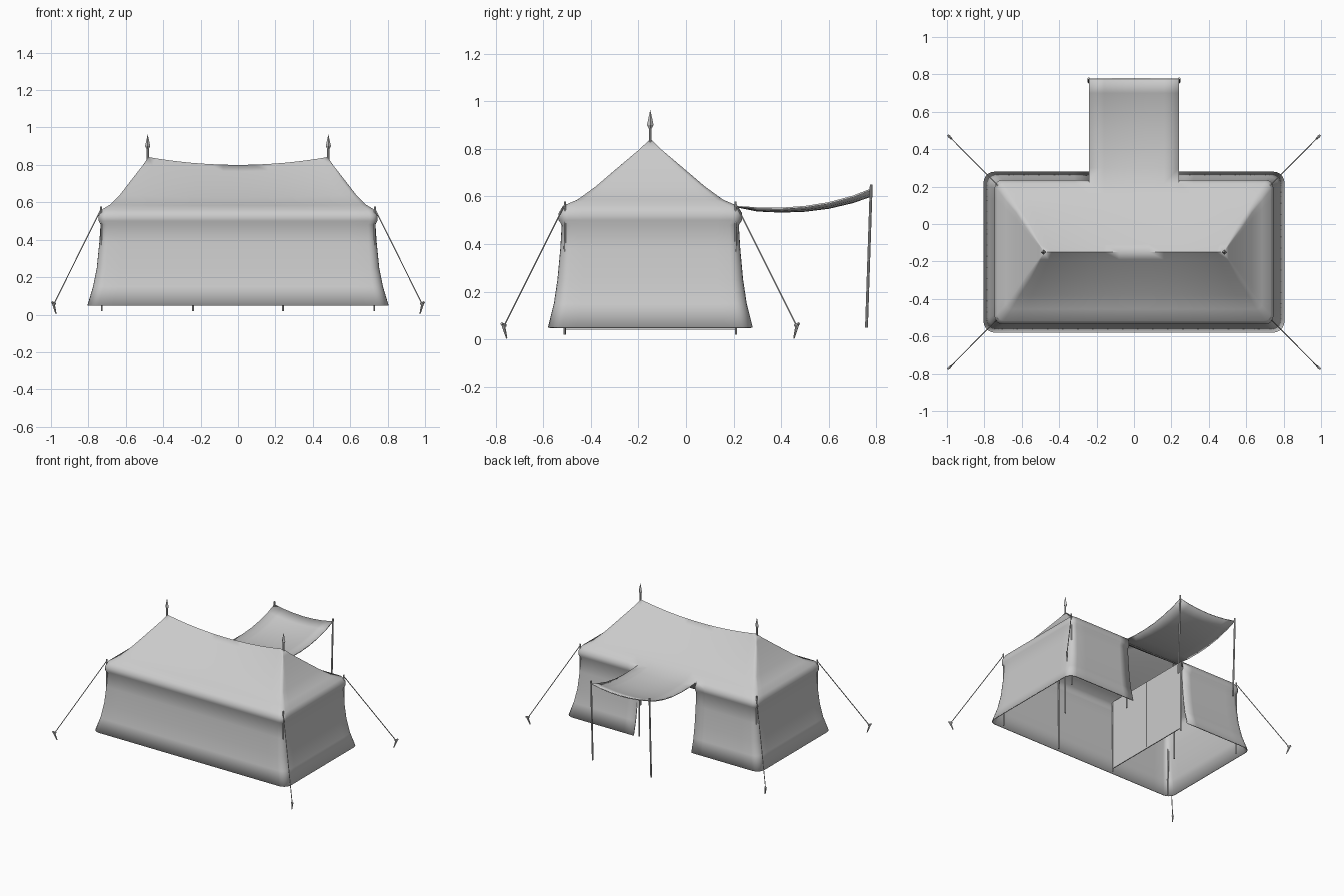
import bpy, bmesh, math
from mathutils import Vector

if "Cube" in bpy.data.objects:
    bpy.data.objects.remove(bpy.data.objects["Cube"])

canvas = bpy.data.materials.new("plain_grey")
canvas.use_nodes = True
GREY = (0.6, 0.6, 0.6, 1)
canvas.diffuse_color = GREY
canvas.node_tree.nodes["Principled BSDF"].inputs["Base Color"].default_value = GREY

MID = -0.15    # y of the ridge
DOOR = 0.24    # half width of doorway and awning


def finish(name, bm, angle=0.6):
    mesh = bpy.data.meshes.new(name)
    bm.to_mesh(mesh)
    bm.free()
    mesh.materials.append(canvas)
    obj = bpy.data.objects.new(name, mesh)
    bpy.context.collection.objects.link(obj)
    bpy.ops.object.select_all(action="DESELECT")
    obj.select_set(True)
    bpy.context.view_layer.objects.active = obj
    bpy.ops.object.shade_smooth_by_angle(angle=angle)
    return obj


def rod(name, a, b, r1, r2=None, sides=8):
    """Tapered rod from point a to point b."""
    a, b = Vector(a), Vector(b)
    bm = bmesh.new()
    bmesh.ops.create_cone(bm, cap_ends=True, segments=sides, radius1=r1,
                          radius2=r1 if r2 is None else r2, depth=(b - a).length)
    turn = (b - a).to_track_quat("Z", "Y").to_matrix().to_4x4()
    turn.translation = (a + b) / 2
    bm.transform(turn)
    return finish(name, bm)


def spread(half):
    """Positions along a long side, with columns kept at the door edges."""
    outer = [DOOR + (half - DOOR) * i / 6 for i in range(1, 7)]
    inner = [DOOR * i / 3 for i in range(-3, 4)]
    return [-x for x in reversed(outer)] + inner + outer


def ring(hx, hy, z, r, sag):
    """Rounded rectangle of cloth, anticlockwise from the front left."""
    lx, ly = hx - r, hy - r
    side = [ly * i / 6 for i in range(-6, 7)]
    pts = []

    def corner(sx, sy, start):
        for i in range(1, 5):
            a = math.radians(start + 18 * i)
            pts.append((sx * lx + r * math.cos(a), sy * ly + r * math.sin(a)))

    pts += [(x, -hy) for x in spread(lx)]
    corner(1, -1, -90)
    pts += [(hx, y) for y in side]
    corner(1, 1, 0)
    pts += [(x, hy) for x in reversed(spread(lx))]
    corner(-1, 1, 90)
    pts += [(-hx, y) for y in reversed(side)]
    corner(-1, -1, 180)
    return [(x, MID + y, z - sag * (1 - (x / hx) ** 2)) for x, y in pts]


# Tent cloth: half length, half depth, height, corner radius, sag
PROFILE = [
    (0.48, 0.0, 0.842, 0.0, 0.042),
    (0.505, 0.04, 0.803, 0.005, 0.038),
    (0.57, 0.14, 0.72, 0.02, 0.03),
    (0.63, 0.23, 0.642, 0.02, 0.015),
    (0.685, 0.305, 0.587, 0.03, 0.003),
    (0.73, 0.367, 0.56, 0.035, 0),
    (0.745, 0.385, 0.53, 0.04, 0),
    (0.745, 0.385, 0.5, 0.04, 0),
    (0.735, 0.372, 0.48, 0.04, 0),
    (0.742, 0.378, 0.38, 0.045, 0),
    (0.755, 0.39, 0.25, 0.05, 0),
    (0.775, 0.405, 0.15, 0.055, 0),
    (0.805, 0.43, 0.05, 0.06, 0),
]
EAVE = 5
bm = bmesh.new()
rings = [[bm.verts.new(p) for p in ring(*row)] for row in PROFILE]
for k, (top, low) in enumerate(zip(rings, rings[1:])):
    for i in range(len(top)):
        j = (i + 1) % len(top)
        mid = (low[i].co + low[j].co) / 2
        if k >= EAVE and mid.y > MID + 0.3 and abs(mid.x) < DOOR:
            continue    # doorway
        bm.faces.new((top[i], low[i], low[j], top[j]))

# Awning grown from the eave over the doorway
row = sorted((v for v in rings[EAVE] if v.co.y > MID + 0.3 and abs(v.co.x) < DOOR + 0.001),
             key=lambda v: v.co.x)
for y, z in [(0.3, 0.554), (0.4, 0.553), (0.5, 0.56), (0.6, 0.576), (0.7, 0.603), (0.775, 0.632)]:
    dip = 0.035 * y
    new = [bm.verts.new((v.co.x, y, z - dip * (1 - (v.co.x / DOOR) ** 2))) for v in row]
    for i in range(len(row) - 1):
        bm.faces.new((row[i], row[i + 1], new[i + 1], new[i]))
    row = new
bmesh.ops.remove_doubles(bm, verts=bm.verts, dist=0.0005)
tent = finish("tent_cloth", bm, 1.45)
thick = tent.modifiers.new("thickness", "SOLIDIFY")
thick.thickness = 0.007
thick.offset = -1

# Inner partition beside the doorway
bm = bmesh.new()
bmesh.ops.create_cube(bm, size=1)
bmesh.ops.scale(bm, verts=bm.verts, vec=(0.006, 0.72, 0.52))
bmesh.ops.translate(bm, verts=bm.verts, vec=(-DOOR, MID, 0.3))
finish("partition", bm)
rod("partition_pole", (-DOOR, MID, 0.05), (-DOOR, MID, 0.56), 0.005)

for sx, side in ((1, "left"), (-1, "right")):
    # Ridge pole with spear finial
    x = sx * 0.483
    rod(f"ridge_pole_{side}", (x, MID, 0.05), (x, MID, 0.9), 0.006)
    rod(f"finial_base_{side}", (x, MID, 0.885), (x, MID, 0.9), 0.006, 0.014, 4)
    rod(f"finial_tip_{side}", (x, MID, 0.9), (x, MID, 0.962), 0.014, 0.0005, 4)
    # Awning pole
    rod(f"awning_pole_{side}", (sx * 0.242, 0.758, 0.05), (sx * 0.242, 0.778, 0.65), 0.006)
    for sy, end in ((-1, "front"), (1, "back")):
        tag = f"{end}_{side}"
        y = MID + sy * 0.36
        rod(f"door_pole_{tag}", (sx * DOOR, y, 0.02), (sx * DOOR, y, 0.555), 0.005)
        rod(f"corner_pole_{tag}", (sx * 0.728, y, 0.02), (sx * 0.732, y - sy * 0.002, 0.578), 0.005)
        # Guy rope and peg
        px, py = sx * 0.985, MID + sy * 0.615
        rod(f"guy_rope_{tag}", (sx * 0.732, y, 0.565), (px, py, 0.055), 0.003, sides=6)
        rod(f"peg_{tag}", (px - sx * 0.012, py - sy * 0.012, 0.004),
            (px + sx * 0.003, py + sy * 0.003, 0.062), 0.003, 0.008, 6)
        rod(f"peg_head_{tag}", (px - sx * 0.008, py - sy * 0.008, 0.058),
            (px + sx * 0.01, py + sy * 0.01, 0.066), 0.006, sides=6)
